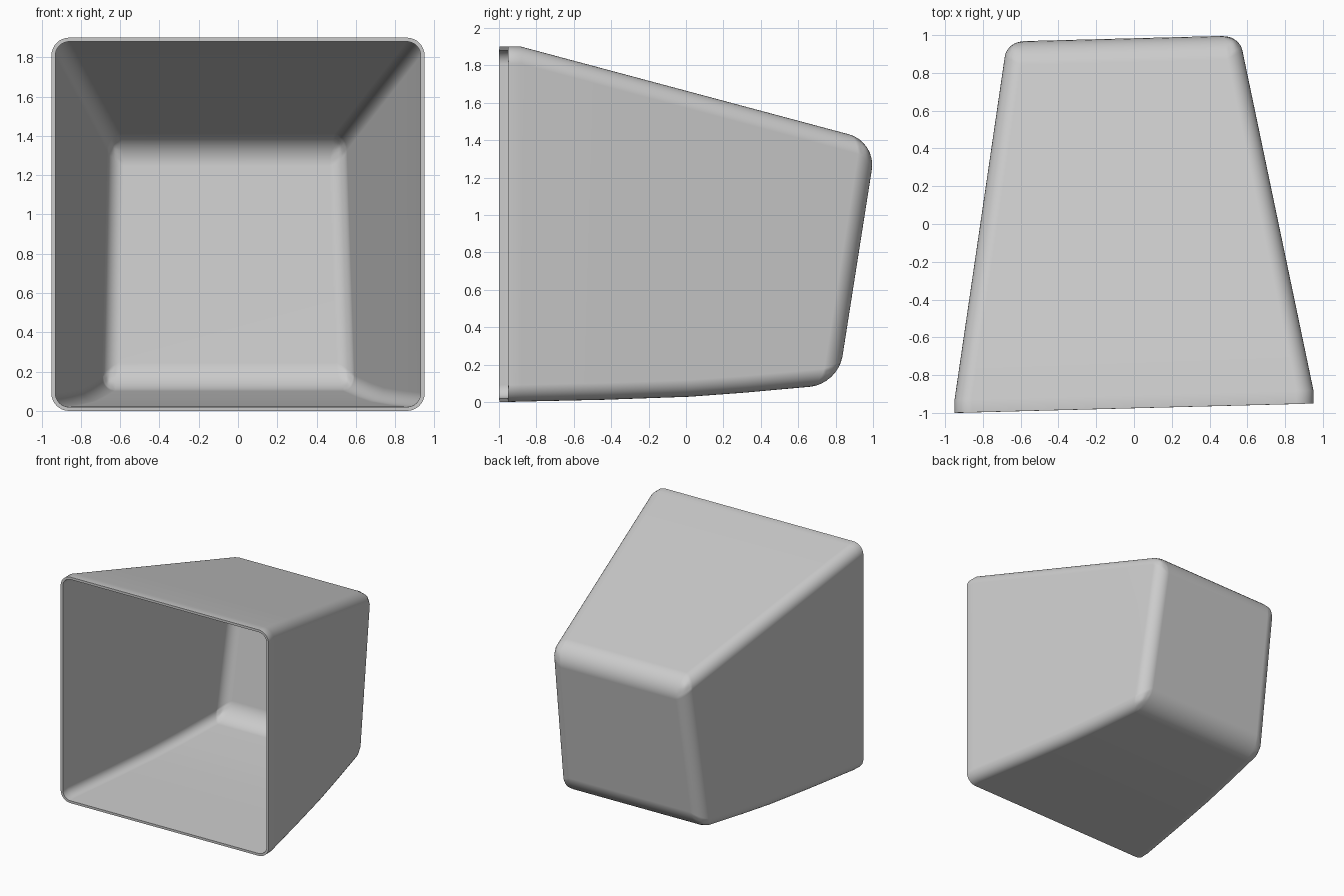
import bpy
import bmesh
from math import radians

if "Cube" in bpy.data.objects:
    bpy.data.objects.remove(bpy.data.objects["Cube"])

LIP = -0.905      # depth where the straight lip ends and the taper starts
SKEW = 0.026      # the whole shell is turned slightly about z


def corner(side, top, y, floor):
    """Corner of one cross-section; side is -1 or 1."""
    run = max(0.0, y - LIP)
    x = 0.95 - 0.208 * run if side > 0 else -0.95 + 0.147 * run
    z = 1.9 - 0.266 * run if top else floor
    return (x, y + SKEW * x, z)


# Cross-sections: depth at top, depth at bottom, floor height
sections = [(-0.975, -0.975, 0.0), (LIP, LIP, 0.002), (-0.45, -0.45, 0.012),
            (0.0, 0.0, 0.028), (0.3, 0.3, 0.05), (1.005, 0.8, 0.095)]

# Tapered shell, open at the front
bm = bmesh.new()
rings = []
for y_top, y_bottom, floor in sections:
    rings.append([bm.verts.new(corner(s, t, y_top if t else y_bottom, floor))
                  for s, t in ((-1, 0), (1, 0), (1, 1), (-1, 1))])
for a, b in zip(rings, rings[1:]):
    for i in range(4):
        j = (i + 1) % 4
        bm.faces.new((a[i], a[j], b[j], b[i]))
bm.faces.new(rings[-1])
bmesh.ops.recalc_face_normals(bm, faces=bm.faces)

# Rounding: small along the length and the back uprights, larger on back top and bottom
weight = bm.edges.layers.float.new("bevel_weight_edge")
for a, b in zip(rings, rings[1:]):
    for va, vb in zip(a, b):
        bm.edges.get((va, vb))[weight] = 0.6
for i in range(4):
    edge = bm.edges.get((rings[-1][i], rings[-1][(i + 1) % 4]))
    edge[weight] = 1.0 if i % 2 == 0 else 0.6

mesh = bpy.data.meshes.new("hollow_shell")
bm.to_mesh(mesh)
bm.free()
shell = bpy.data.objects.new("hollow_shell", mesh)
bpy.context.collection.objects.link(shell)

grey = bpy.data.materials.new("light grey")
grey.use_nodes = True
colour = (0.6, 0.6, 0.6, 1.0)
grey.diffuse_color = colour
grey.node_tree.nodes["Principled BSDF"].inputs["Base Color"].default_value = colour
mesh.materials.append(grey)

bpy.ops.object.select_all(action="DESELECT")
shell.select_set(True)
bpy.context.view_layer.objects.active = shell

bevel = shell.modifiers.new("rounding", "BEVEL")
bevel.limit_method = "WEIGHT"
bevel.width = 0.15
bevel.segments = 8
bevel.use_clamp_overlap = False

# Thin wall growing inwards
wall = shell.modifiers.new("wall", "SOLIDIFY")
wall.thickness = 0.02
wall.offset = -1
wall.use_even_offset = True

for name in ("rounding", "wall"):
    bpy.ops.object.modifier_apply(modifier=name)

bpy.ops.object.shade_smooth_by_angle(angle=radians(40))
normals = shell.modifiers.new("flat_panels", "WEIGHTED_NORMAL")
normals.keep_sharp = True
